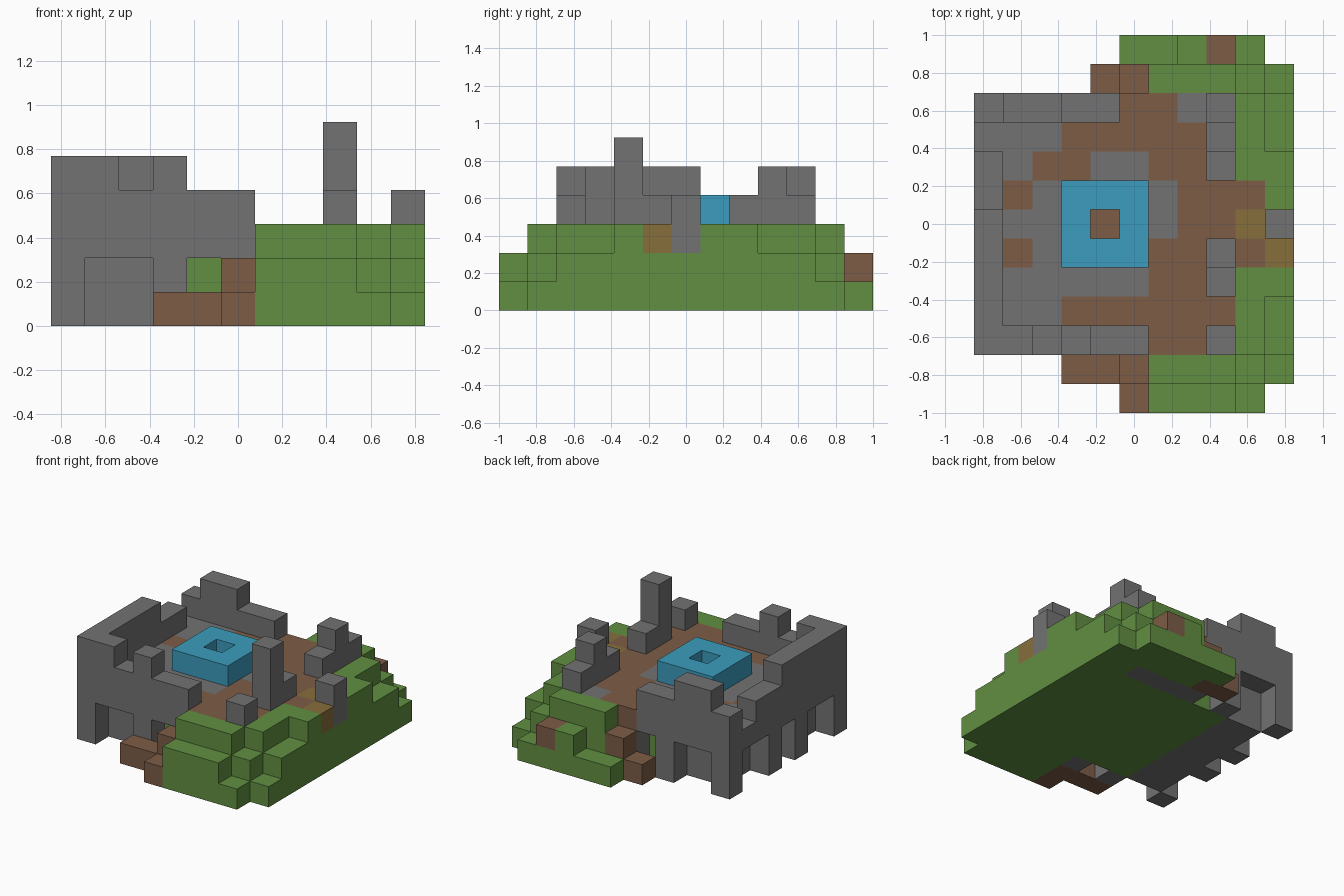
import bpy
import bmesh
from mathutils import Vector

cube = bpy.data.objects.get("Cube")
if cube:
    bpy.data.objects.remove(cube)

U = 2 / 13                      # edge of one block
NX, NY = 11, 13                 # blocks across and deep

PARTS = {                       # part name: material name, linear colour
    "stone_ruin": ("stone grey", (0.170, 0.170, 0.170)),
    "grass_mound": ("grass green", (0.120, 0.275, 0.053)),
    "earth_path": ("earth brown", (0.205, 0.107, 0.061)),
    "water_basin": ("water blue", (0.045, 0.335, 0.515)),
    "sand_patch": ("sand tan", (0.245, 0.156, 0.046)),
}
STONE, GRASS, EARTH, WATER, SAND = PARTS
blocks = {}


def fill(part, x, y, z):
    """Fill inclusive ranges of blocks; None removes them."""
    for i in range(x[0], x[-1] + 1):
        for j in range(y[0], y[-1] + 1):
            for k in range(z[0], z[-1] + 1):
                if part:
                    blocks[i, j, k] = part
                else:
                    blocks.pop((i, j, k), None)


# Core of the mound and the stone foundation around its left half
fill(GRASS, (3, 9), (2, 10), (0, 2))
fill(STONE, (1, 2), (3, 9), (0, 2))
fill(STONE, (3, 8), (10,), (0, 1))
fill(STONE, (3, 5), (2,), (0, 1))

# Stepped grass slopes
fill(GRASS, (10,), (4, 8), (0, 2))
for rows in ((2, 3), (9, 10)):
    fill(GRASS, (10,), rows, (0, 1))
for inner, outer in ((1, 0), (11, 12)):
    fill(GRASS, (6, 8), (inner,), (0, 2))
    fill(GRASS, (9,), (inner,), (0, 1))
    fill(GRASS, (10,), (inner,), (0,))
    fill(GRASS, (9,), (outer,), (0,))
fill(GRASS, (6, 8), (0,), (0, 1))
fill(GRASS, (5, 6), (12,), (0,))
fill(GRASS, (7, 8), (12,), (0, 1))
fill(EARTH, (8,), (12,), (1,))

# Earth steps at the front and back
fill(EARTH, (3, 4), (1,), (0,))
fill(EARTH, (5,), (1,), (0, 1))
fill(EARTH, (5,), (0,), (0,))
fill(EARTH, (4,), (11,), (0,))
fill(EARTH, (5,), (11,), (0, 1))

# Courtyard floor, front row first, from the second column on
FLOOR = [
    "sssssEEsgg",
    "ssEEEEEEgg",
    "sssssEEsgg",
    "EsEEEEEsEt",
    "ssEEEsEEts",
    "EsEEEsEEEg",
    "sEEssEEsgg",
    "ssEEEEEsgg",
    "ssssEEssgg",
]
KEY = {"s": STONE, "E": EARTH, "g": GRASS, "t": SAND}
for j, row in enumerate(FLOOR, 2):
    for i, letter in enumerate(row, 1):
        if (i, j, 2) in blocks or i < 3:
            blocks[i, j, 2] = KEY[letter]

# Outer ruin wall with its broken top
fill(STONE, (0,), (2, 10), (2,))
fill(STONE, (0,), (2, 6), (3, 4))
fill(STONE, (0,), (7, 8), (3,))
fill(STONE, (0, 5), (2,), (2, 3))
fill(STONE, (1,), (2,), (4,))
fill(STONE, (3,), (2,), (4,))
fill(STONE, (0, 4), (10,), (2, 3))
fill(STONE, (1, 2), (10,), (4,))

# Legs and arches under the wall
for j in (2, 10):
    fill(None, (4,), (j,), (0, 1))
    fill(STONE, (3,), (j,), (0, 1))
for j in (2, 5, 7, 10):
    fill(STONE, (0,), (j,), (0, 1))

# Broken pillars: column, row, top block
for i, j, top in ((8, 2, 3), (8, 4, 5), (8, 5, 3), (8, 8, 3),
                  (8, 9, 4), (8, 10, 3), (10, 6, 3)):
    fill(STONE, (i,), (j,), (3, top))

# Water basin with an open middle
fill(WATER, (3, 5), (5, 7), (3,))
fill(None, (4,), (6,), (3,))


def build(part):
    """Make the visible skin of all blocks of one part."""
    label, colour = PARTS[part]
    mat = bpy.data.materials.new(label)
    mat.use_nodes = True
    mat.diffuse_color = (*colour, 1)
    bsdf = mat.node_tree.nodes["Principled BSDF"]
    bsdf.inputs["Base Color"].default_value = (*colour, 1)
    bsdf.inputs["Roughness"].default_value = 0.9

    bm = bmesh.new()
    for cell, owner in blocks.items():
        if owner != part:
            continue
        centre = Vector(cell) + Vector((0.5, 0.5, 0.5))
        for axis in range(3):
            for sign in (-1, 1):
                n = Vector((0, 0, 0))
                n[axis] = sign
                if tuple(int(c) for c in Vector(cell) + n) in blocks:
                    continue
                a = Vector((0, 0, 0))
                a[(axis + 1) % 3] = 1
                b = n.cross(a)
                quad = [centre + (n + s * a + t * b) / 2
                        for s, t in ((-1, -1), (1, -1), (1, 1), (-1, 1))]
                bm.faces.new([bm.verts.new(((p.x - NX / 2) * U,
                                            (p.y - NY / 2) * U, p.z * U))
                              for p in quad])
    bmesh.ops.remove_doubles(bm, verts=bm.verts, dist=U / 100)
    mesh = bpy.data.meshes.new(part)
    bm.to_mesh(mesh)
    bm.free()
    mesh.materials.append(mat)
    bpy.context.collection.objects.link(bpy.data.objects.new(part, mesh))


for part in PARTS:
    build(part)
